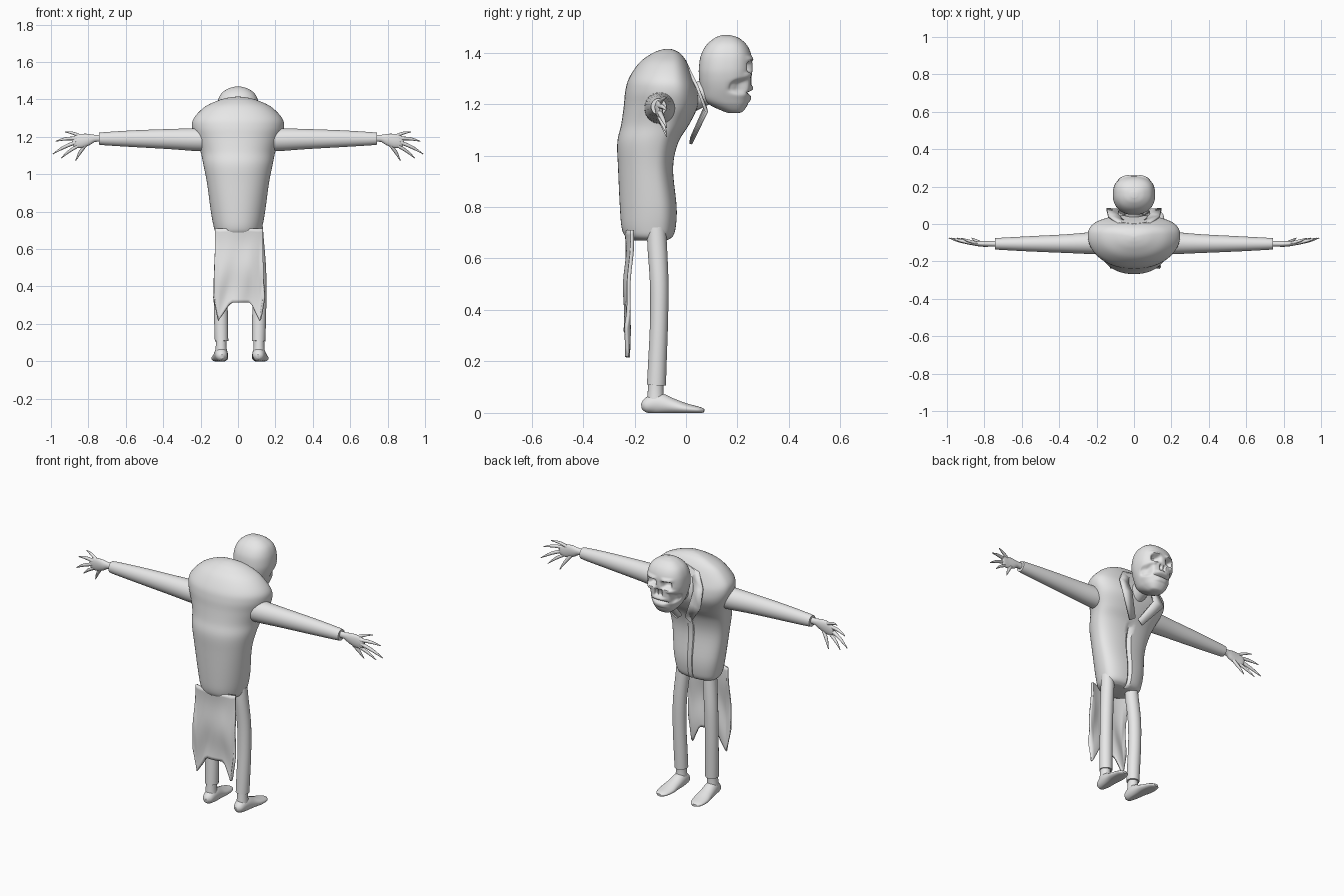
import bpy, bmesh
from math import sin, cos, pi, exp, radians
from mathutils import Vector

cube = bpy.data.objects.get("Cube")
if cube:
    bpy.data.objects.remove(cube, do_unlink=True)

grey = bpy.data.materials.new("plain_grey")
grey.use_nodes = True
grey.diffuse_color = (0.8, 0.8, 0.8, 1)
grey.node_tree.nodes["Principled BSDF"].inputs["Base Color"].default_value = (0.8, 0.8, 0.8, 1)


def spline(rows, steps):
    """Smooth interpolation through rows of numbers."""
    out = []
    last = len(rows) - 1
    for i in range(last):
        a, b, c, d = rows[max(i - 1, 0)], rows[i], rows[i + 1], rows[min(i + 2, last)]
        for s in range(steps):
            t = s / steps
            out.append([q + 0.5 * t * (r - p + t * (2*p - 5*q + 4*r - e + t * (3*(q - r) + e - p)))
                        for p, q, r, e in zip(a, b, c, d)])
    return out + [list(rows[-1])]


def finish(bm, name, angle=40):
    bmesh.ops.recalc_face_normals(bm, faces=bm.faces)
    mesh = bpy.data.meshes.new(name)
    bm.to_mesh(mesh)
    bm.free()
    mesh.materials.append(grey)
    mesh.shade_smooth()
    mesh.set_sharp_from_angle(angle=radians(angle))
    obj = bpy.data.objects.new(name, mesh)
    bpy.context.collection.objects.link(obj)
    return obj


def loft(name, loops, closed=True):
    """Skin a list of point loops; closed loops are capped."""
    bm = bmesh.new()
    rings = [[bm.verts.new(p) for p in loop] for loop in loops]
    n = len(rings[0])
    for a, b in zip(rings, rings[1:]):
        for i in range(n if closed else n - 1):
            j = (i + 1) % n
            bm.faces.new((a[i], a[j], b[j], b[i]))
    if closed:
        bm.faces.new(rings[0])
        bm.faces.new(rings[-1])
    return finish(bm, name)


def tube(name, rows, ref=(0, 1, 0), side=1, segs=20, steps=5):
    """Rows are x, y, z and two radii; the ring is square to the path."""
    rows = spline(rows, steps)
    pts = [Vector((r[0] * side, r[1], r[2])) for r in rows]
    loops = []
    for i, (p, r) in enumerate(zip(pts, rows)):
        t = (pts[min(i + 1, len(pts) - 1)] - pts[max(i - 1, 0)]).normalized()
        u = t.cross(Vector(ref)).normalized()
        v = u.cross(t)
        loop = [p + u * r[3] * cos(2*pi*k/segs) + v * r[4] * sin(2*pi*k/segs) for k in range(segs)]
        for q in loop:
            q.z = max(q.z, 0)
        loops.append(loop)
    return loft(name, loops)


def section(z, back, front, w, segs, mid, front_pow, back_pow, side_pow):
    """Rounded cross-section with separate front and back bulges."""
    centre = back + (front - back) * mid
    loop = []
    for k in range(segs):
        c, s = cos(2*pi*k/segs), sin(2*pi*k/segs)
        x = w * abs(c) ** side_pow * (1 if c > 0 else -1)
        y = centre + (front - centre) * s ** front_pow if s > 0 else centre - (centre - back) * (-s) ** back_pow
        loop.append(Vector((x, y, z)))
    return loop


# Hunched coat body, with a groove where the coat closes
body_rows = [(.67, -.205, -.075, .095), (.685, -.235, -.052, .118), (.72, -.25, -.04, .13),
             (.8, -.257, -.036, .145), (.95, -.264, -.05, .165), (1.05, -.267, -.03, .185),
             (1.12, -.252, .012, .2), (1.19, -.242, .045, .228), (1.25, -.236, .045, .246),
             (1.3, -.222, .03, .236), (1.36, -.182, .005, .178), (1.395, -.135, -.02, .105),
             (1.41, -.1, -.045, .05), (1.415, -.075, -.065, .008)]
loops = []
for z, back, front, w in spline(body_rows, 5):
    loop = section(z, back, front, w, 72, .62, .75, 1, .9)
    if z < 1.06:
        loop[18].y -= .016
    loops.append(loop)
loft("coat_body", loops)


# Coat tail with two ragged points
def tail_bottom(x):
    points = [(-.13, .34), (-.105, .215), (-.05, .3), (-.03, .315), (.06, .315),
              (.075, .3), (.118, .21), (.14, .34)]
    for (x0, z0), (x1, z1) in zip(points, points[1:]):
        if x <= x1:
            return z0 + (z1 - z0) * (x - x0) / (x1 - x0)
    return points[-1][1]


loops = []
for j in range(25):
    v = j / 24
    loop = []
    for i in range(55):
        x = -.13 + .27 * i / 54
        z = .71 + (tail_bottom(x) - .71) * v
        y = -.232 + .006 * sin(38 * x + 5 * v) * v + .004 * sin(9 * v) + 1.2 * x * x * (1 - v)
        loop.append((x * (.93 + .07 * v), y, z))
    loops.append(loop)
tail = loft("coat_tail", loops, closed=False)
thick = tail.modifiers.new("thickness", "SOLIDIFY")
thick.thickness = .014
thick.offset = 0

# Collar and lapels, mirrored
inner = [(0, .005, 1.32), (.06, .02, 1.31), (.085, .05, 1.25), (.08, .075, 1.19), (.012, .022, 1.07)]
outer = [(0, -.005, 1.368), (.09, .005, 1.345), (.138, .042, 1.27), (.147, .08, 1.17), (.045, .018, 1.045)]
collar = loft("collar", [inner, outer], closed=False)
mirror = collar.modifiers.new("mirror", "MIRROR")
mirror.use_clip = True
thick = collar.modifiers.new("thickness", "SOLIDIFY")
thick.thickness = .012
thick.offset = 0

tube("neck", [(0, -.03, 1.2, .055, .055), (0, .04, 1.23, .05, .05), (0, .12, 1.27, .05, .05)], ref=(1, 0, 0))

# Bony head: smooth skull with pushed-in sockets, nose, mouth and cheeks
head_rows = [(1.165, .165, .205, .018), (1.172, .145, .222, .042), (1.195, .095, .238, .064),
             (1.22, .066, .246, .078), (1.26, .056, .253, .096), (1.3, .051, .255, .108),
             (1.34, .05, .258, .113), (1.39, .058, .254, .108), (1.43, .08, .236, .09),
             (1.457, .112, .205, .055), (1.468, .14, .172, .018)]
# Each dent: x, z, width, height, depth (negative depth swells)
dents = [(.046, 1.345, .024, .018, .034), (.012, 1.297, .009, .016, .022),
         (0, 1.244, .05, .005, .014), (.085, 1.268, .02, .026, .03),
         (.05, 1.375, .03, .01, -.008), (.07, 1.312, .02, .01, -.008),
         (0, 1.262, .04, .009, -.008), (0, 1.22, .04, .012, -.006)]
loops = []
for z, back, front, w in spline(head_rows, 8):
    loop = section(z, back, front, w, 112, .5, .75, .95, .85)
    for p in loop:
        front_amount = min(max((p.y - .15) / .05, 0), 1)
        push = sum(d * exp(-((abs(p.x) - x) / a) ** 4 - ((p.z - h) / b) ** 4) for x, h, a, b, d in dents)
        p.y -= push * front_amount
        p.x *= 1 - 1.5 * max(push, 0) * front_amount
    loops.append(loop)
loft("head", loops)

# Finger base and tip in x and z, with thickness
fingers = {"index": (.835, 1.2, .925, 1.226, .009), "middle": (.86, 1.192, .975, 1.176, .01),
           "ring": (.865, 1.172, .99, 1.108, .01), "little": (.855, 1.152, .945, 1.086, .009),
           "thumb": (.815, 1.158, .868, 1.073, .01)}

for side, word, leg_x in ((1, "left", .112), (-1, "right", .09)):
    # Sleeve, hand and fingers
    tube(word + "_sleeve", [(.14, -.1, 1.185, .062, .062), (.22, -.102, 1.185, .061, .059),
                            (.36, -.105, 1.188, .054, .05), (.55, -.106, 1.19, .045, .041),
                            (.7, -.106, 1.19, .036, .033), (.742, -.106, 1.19, .032, .03)], side=side, segs=28)
    tube(word + "_hand", [(.72, -.106, 1.192, .02, .016), (.765, -.106, 1.192, .019, .015),
                          (.8, -.106, 1.186, .031, .016), (.84, -.104, 1.178, .037, .014),
                          (.872, -.1, 1.172, .031, .011), (.885, -.098, 1.17, .018, .006)], side=side)
    for name, (x0, z0, x1, z1, r) in fingers.items():
        mid_x, mid_z = x0 * .45 + x1 * .55, z0 * .45 + z1 * .55 + .006
        tube(word + "_" + name + "_finger",
             [(x0, -.104, z0, r, r), (mid_x, -.09, mid_z, r * .85, r * .85),
              (x1, -.075, z1, r * .2, r * .2)], side=side, segs=10, steps=4)

    # Trouser leg, ankle and shoe
    x = leg_x
    tube(word + "_trouser_leg", [(x - .015, -.115, .72, .036, .036), (x - .012, -.112, .65, .038, .038),
                                 (x, -.104, .5, .038, .036), (x + .003, -.105, .35, .037, .035),
                                 (x, -.111, .2, .037, .036), (x - .002, -.115, .108, .036, .037)],
         side=side, segs=28)
    tube(word + "_ankle", [(x, -.116, .13, .028, .029), (x, -.118, .08, .029, .031), (x, -.118, .03, .033, .036)],
         side=side)
    tube(word + "_shoe", [(x - .004, -.172, .025, .01, .012), (x - .002, -.155, .028, .028, .028),
                          (x, -.11, .036, .036, .042), (x + .004, -.05, .025, .04, .03),
                          (x + .008, 0, .016, .044, .021), (x + .012, .05, .011, .034, .013),
                          (x + .014, .07, .009, .014, .007)], ref=(0, 0, 1), side=side, segs=28)
